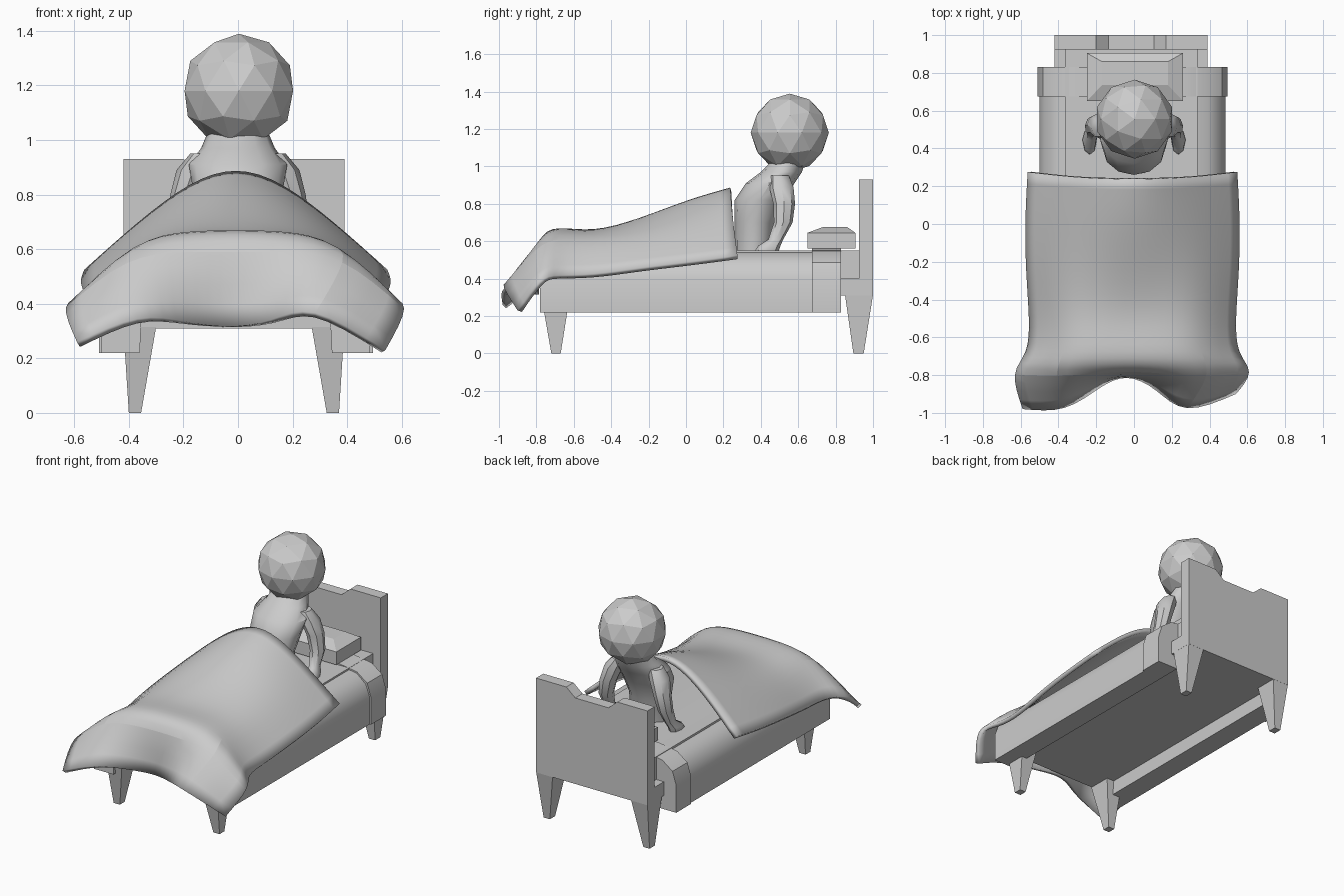
import bpy, bmesh, math
from mathutils import Vector

if "Cube" in bpy.data.objects:
    bpy.data.objects.remove(bpy.data.objects["Cube"])

CX = -0.015  # bed frame is slightly off centre


def make(name, verts, faces, smooth=None):
    me = bpy.data.meshes.new(name)
    me.from_pydata(verts, [], faces)
    bm = bmesh.new()
    bm.from_mesh(me)
    bmesh.ops.recalc_face_normals(bm, faces=bm.faces)
    bm.to_mesh(me)
    bm.free()
    ob = bpy.data.objects.new(name, me)
    bpy.context.collection.objects.link(ob)
    if smooth:
        shade(ob, smooth)
    return ob


def shade(ob, angle):
    bpy.ops.object.select_all(action='DESELECT')
    ob.select_set(True)
    bpy.context.view_layer.objects.active = ob
    bpy.ops.object.shade_smooth_by_angle(angle=math.radians(angle))


def stack(name, rings, smooth=None):
    """Skin a list of equal-length point rings and cap both ends."""
    n = len(rings[0])
    verts = [p for r in rings for p in r]
    faces = [(k * n + i, k * n + (i + 1) % n, (k + 1) * n + (i + 1) % n, (k + 1) * n + i)
             for k in range(len(rings) - 1) for i in range(n)]
    faces += [tuple(range(n)), tuple(range(len(verts) - n, len(verts)))]
    return make(name, verts, faces, smooth)


def rect(x0, x1, y0, y1, z):
    return [(x0, y0, z), (x1, y0, z), (x1, y1, z), (x0, y1, z)]


def extrude_y(name, profile, y0, y1, smooth=None):
    return stack(name, [[(x, y, z) for x, z in profile] for y in (y0, y1)], smooth)


def loft(name, sections, n=10, side=1):
    """Horizontal ellipses given as (x, y, z, rx, ry)."""
    ang = [2 * math.pi * i / n for i in range(n)]
    rings = [[(side * (x + rx * math.cos(a)), y + ry * math.sin(a), z) for a in ang]
             for x, y, z, rx, ry in sections]
    return stack(name, rings, 40)


# headboard with a dip in the top edge
half = [(0.405, 0.31), (0.405, 0.93), (0.185, 0.93), (0.12, 0.875)]
extrude_y("headboard", [(CX + x, z) for x, z in half] +
          [(CX - x, z) for x, z in reversed(half)], 0.925, 1.0)

# bed frame and mattress core
stack("bed_frame", [rect(CX - 0.405, CX + 0.405, -0.77, 0.93, z) for z in (0.31, 0.40)])
stack("mattress", [rect(CX - 0.35, CX + 0.35, -0.76, 0.925, z) for z in (0.40, 0.55)])

# tapered legs
for s, side in ((-1, "left"), (1, "right")):
    for end, a, b, c, d in (("front", -0.775, -0.62, -0.72, -0.67),
                            ("back", 0.85, 1.0, 0.895, 0.95)):
        stack(f"{end}_{side}_leg",
              [rect(CX + s * 0.34, CX + s * 0.385 - s * 0.0, c, d, 0.0),
               rect(CX + s * 0.285, CX + s * 0.405, a, b, 0.315)])


# sheet draped over the mattress, with a folded band at the head end
def sheet(name, g, y0, y1):
    half = [(0.352, 0.22), (0.492 + g, 0.22), (0.492 + g, 0.40), (0.465 + g, 0.475 + g),
            (0.40, 0.53 + g), (0.27, 0.55 + g)]
    inner = [(0.345, 0.36)]
    right = inner + half
    extrude_y(name, [(x - 0.008, z) for x, z in right] +
              [(-x - 0.008, z) for x, z in reversed(right)], y0, y1, 35)


sheet("sheet", 0.0, -0.78, 0.80)
sheet("sheet_fold", 0.01, 0.675, 0.83)

# pillow
stack("pillow", [rect(-0.25, 0.26, 0.65, 0.905, 0.56), rect(-0.25, 0.26, 0.65, 0.905, 0.645),
                 rect(-0.17, 0.18, 0.735, 0.86, 0.677)])

# seated figure: head, torso, arms propped on the mattress
bpy.ops.mesh.primitive_ico_sphere_add(subdivisions=2, radius=0.209, location=(0.003, 0.555, 1.18))
head = bpy.context.object
head.name = "head"
shade(head, 17)

loft("torso", [(0, 0.36, 0.53, 0.13, 0.10), (0, 0.37, 0.70, 0.135, 0.11),
               (0, 0.395, 0.82, 0.165, 0.135), (0, 0.45, 0.91, 0.18, 0.13),
               (0, 0.51, 0.97, 0.135, 0.11), (0, 0.55, 1.03, 0.11, 0.09)], 12)
for s, side in ((-1, "left"), (1, "right")):
    loft(f"{side}_arm", [(0.13, 0.50, 0.95, 0.045, 0.05), (0.165, 0.51, 0.89, 0.06, 0.065),
                         (0.195, 0.525, 0.80, 0.053, 0.058), (0.215, 0.52, 0.70, 0.045, 0.05),
                         (0.222, 0.48, 0.61, 0.032, 0.04), (0.235, 0.445, 0.575, 0.038, 0.06),
                         (0.235, 0.43, 0.545, 0.035, 0.065)], 8, s)

# blanket: rows of (y, half width, heights from middle to edge), plus the wavy foot hem
U = (-1, -0.65, -0.3, 0, 0.3, 0.65, 1)
rows = [(0.26, 0.555, 0.905, 0.85, 0.70, 0.525), (0.02, 0.57, 0.84, 0.80, 0.68, 0.49),
        (-0.25, 0.565, 0.725, 0.71, 0.645, 0.46), (-0.5, 0.545, 0.645, 0.65, 0.625, 0.42),
        (-0.69, 0.55, 0.685, 0.68, 0.65, 0.42), (-0.80, 0.65, 0.635, 0.635, 0.61, 0.41)]
pts = []
for k, (y, w, *zs) in enumerate(rows):
    for i, u in enumerate(U):
        dy = (0.04 * u * u - 0.025) if k == 0 else (0.02 * u * u if k == 5 else 0)
        pts.append((u * w - 0.008, y + dy, zs[abs(i - 3)]))
pts += [(-0.59, -0.98, 0.26), (-0.36, -1.0, 0.37), (-0.18, -0.86, 0.33), (-0.04, -0.79, 0.31),
        (0.12, -0.87, 0.33), (0.26, -1.02, 0.41), (0.54, -0.9, 0.23)]
n = len(U)
blanket = make("blanket", pts, [(r * n + c, (r + 1) * n + c, (r + 1) * n + c + 1, r * n + c + 1)
                                for r in range(len(rows)) for c in range(n - 1)])
if blanket.data.polygons[8].normal.z < 0:
    blanket.data.flip_normals()
sub = blanket.modifiers.new("smooth", 'SUBSURF')
sub.levels = sub.render_levels = 2
sub.boundary_smooth = 'PRESERVE_CORNERS'
thick = blanket.modifiers.new("thickness", 'SOLIDIFY')
thick.thickness = 0.028
thick.offset = -1
shade(blanket, 45)
